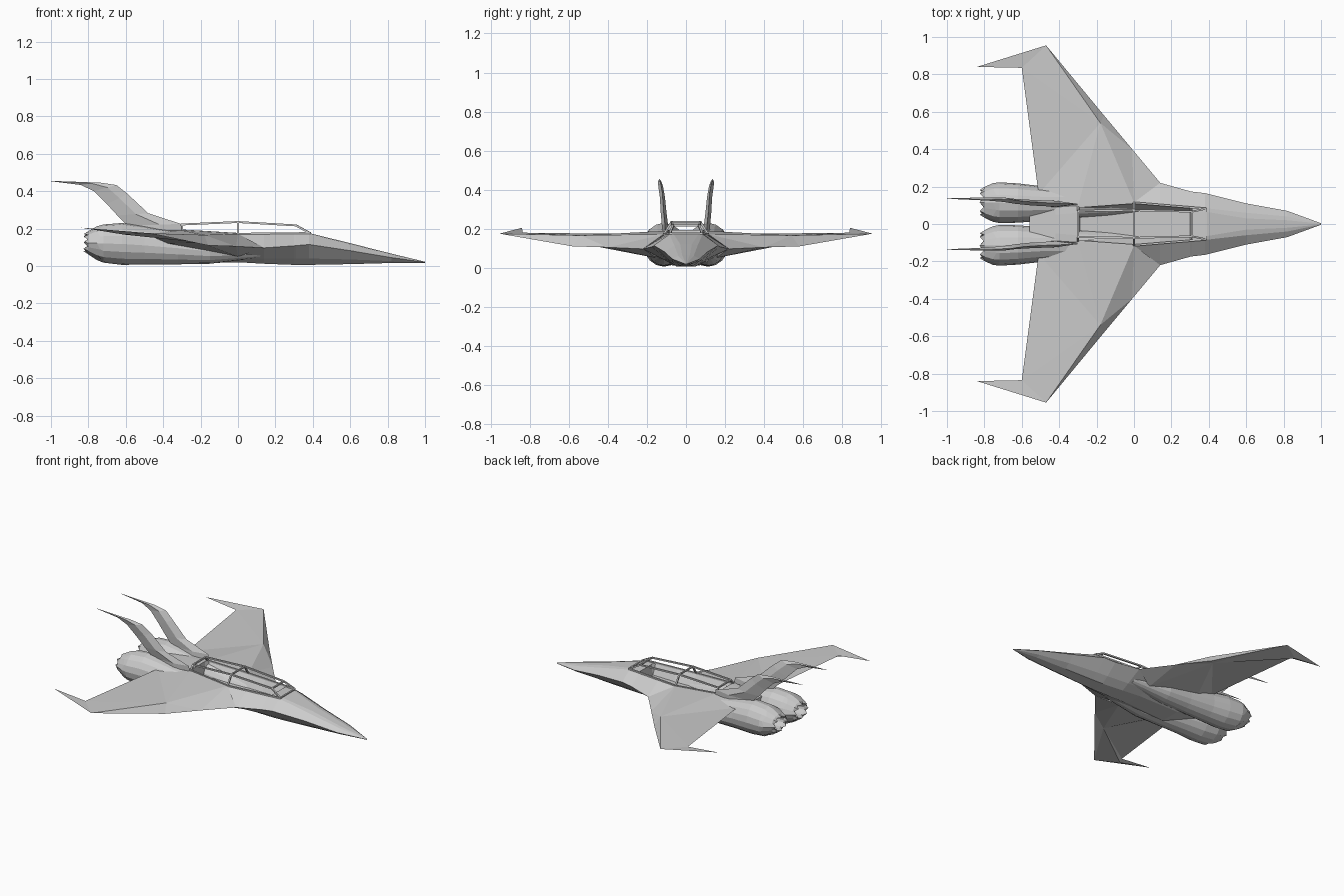
import bpy, bmesh
from math import cos, sin, pi
from mathutils import Vector


def make(name, verts, faces, mirror=False):
    bm = bmesh.new()
    vs = [bm.verts.new(v) for v in verts]
    for f in faces:
        bm.faces.new([vs[i] for i in f])
    bmesh.ops.remove_doubles(bm, verts=bm.verts, dist=1e-5)
    bmesh.ops.recalc_face_normals(bm, faces=bm.faces)
    me = bpy.data.meshes.new(name)
    bm.to_mesh(me)
    bm.free()
    ob = bpy.data.objects.new(name, me)
    bpy.context.collection.objects.link(ob)
    if mirror:
        m = ob.modifiers.new("mirror", 'MIRROR')
        m.use_axis = (False, True, False)
        m.use_mirror_merge = False
    return ob


def loft(name, rings, mirror=False):
    n = len(rings[0])
    verts = [p for r in rings for p in r]
    faces = [(a * n + i, a * n + (i + 1) % n, (a + 1) * n + (i + 1) % n, (a + 1) * n + i)
             for a in range(len(rings) - 1) for i in range(n)]
    faces.append(tuple(range(n)))
    faces.append(tuple((len(rings) - 1) * n + i for i in range(n)))
    return make(name, verts, faces, mirror)


# Fuselage: x, then (y, z) of belly, lower side, chine, deck edge, cockpit floor edge
sections = [
    (1.00, (.002, .017), (.003, .018), (.004, .020), (.003, .022), (.002, .023)),
    (0.82, (.020, .016), (.045, .026), (.070, .045), (.040, .062), (.020, .066)),
    (0.60, (.035, .010), (.072, .035), (.110, .082), (.060, .116), (.030, .122)),
    (0.38, (.045, .006), (.090, .040), (.165, .115), (.085, .172), (.066, .176)),
    (0.31, (.048, .006), (.095, .040), (.173, .109), (.092, .172), (.066, .172)),
    (0.30, (.048, .006), (.096, .040), (.175, .108), (.092, .172), (.062, .100)),
    (0.14, (.055, .012), (.110, .040), (.220, .097), (.105, .171), (.066, .095)),
    (0.00, (.060, .020), (.120, .040), (.200, .095), (.118, .170), (.070, .095)),
    (-.29, (.070, .012), (.130, .040), (.170, .120), (.098, .188), (.060, .110)),
    (-.30, (.070, .012), (.130, .040), (.170, .120), (.098, .190), (.060, .195)),
    (-.42, (.060, .050), (.110, .070), (.150, .130), (.090, .192), (.050, .192)),
    (-.56, (.030, .100), (.060, .110), (.100, .140), (.070, .190), (.030, .190)),
]
loft("fuselage", [[(s[0], y, z) for y, z in s[1:]] + [(s[0], -y, z) for y, z in reversed(s[1:])]
                  for s in sections])

# Wings with swept-back tips
wing = [(.14, .22, .097), (-.01, .40, .105), (-.16, .58, .110), (-.47, .955, .175),  # leading edge 0-3
        (-.84, .84, .205), (-.60, .835, .180), (-.51, .16, .172),                    # tip, notch, root rear 4-6
        (-.18, .54, .166), (.0, .115, .172), (-.30, .095, .190),                     # upper surface 7-9
        (.0, .15, .050), (-.40, .14, .120), (-.20, .54, .125), (-.61, .865, .168)]   # lower surface 10-13
make("wing", wing, [
    (8, 0, 1), (8, 1, 7), (1, 2, 7), (2, 3, 7), (7, 3, 5), (3, 4, 5), (8, 7, 9), (9, 7, 6), (7, 5, 6),
    (0, 10, 1), (1, 10, 12), (2, 1, 12), (3, 2, 12), (3, 12, 13), (13, 12, 5), (3, 13, 4), (13, 5, 4),
    (5, 12, 6), (6, 12, 11), (11, 12, 10), (0, 8, 10), (8, 9, 11, 10), (9, 6, 11)], mirror=True)

# Engines: x, centre y, centre z, half width, half height, petal notch depth
N = 16
stations = [(.12, .110, .072, .040, .028, 0), (-.15, .115, .078, .075, .066, 0),
            (-.32, .112, .095, .082, .086, 0), (-.50, .110, .110, .093, .102, 0),
            (-.62, .112, .118, .105, .112, 0), (-.72, .114, .120, .109, .102, 0),
            (-.755, .115, .122, .103, .090, .02), (-.80, .116, .124, .082, .062, 0),
            (-.825, .116, .125, .066, .046, .022), (-.80, .116, .125, .056, .038, 0),
            (-.74, .116, .125, .045, .030, 0)]


def engine_ring(x, cy, cz, ry, rz, notch):
    return [(x + notch * (i % 2), cy + ry * cos(2 * pi * i / N), cz + rz * sin(2 * pi * i / N))
            for i in range(N)]


loft("engine", [engine_ring(*s) for s in stations], mirror=True)

# Tail fins: lead x, z, trail x, z, centre y, half thickness
fin = [(-.30, .190, -.60, .185, .106, .017), (-.305, .225, -.59, .215, .108, .016),
       (-.48, .282, -.645, .270, .114, .015), (-.59, .385, -.70, .330, .121, .013),
       (-.65, .433, -.77, .400, .130, .012), (-.74, .446, -.84, .433, .134, .009),
       (-1.0, .455, -1.0, .453, .136, .001)]
rings = []
for lx, lz, tx, tz, y, t in fin:
    mx, mz = (lx * .6 + tx * .4), (lz * .6 + tz * .4)
    rings.append([(lx, y, lz), (mx, y + t, mz), (tx, y, tz), (mx, y - t, mz)])
loft("tail_fin", rings, mirror=True)


# Canopy frame built from thin square bars
def bar(name, a, b, w=.005, mirror=True):
    a, b = Vector(a), Vector(b)
    d = (b - a).normalized()
    up = Vector((0, 0, 1)) if abs(d.z) < .9 else Vector((1, 0, 0))
    s = d.cross(up).normalized() * w
    u = s.cross(d).normalized() * w
    corners = (s + u, u - s, -s - u, s - u)
    loft(name, [[tuple(p + c) for c in corners] for p in (a, b)], mirror)


low = [(.385, .082, .176), (0, .114, .172), (-.30, .092, .190)]
top = [(.31, .066, .217), (0, .074, .235), (-.30, .070, .222)]
for i in range(3):
    bar("canopy_strut", low[i], top[i])
    x, y, z = top[i]
    bar("canopy_cross_bar", (x, -y, z), (x, y, z), mirror=False)
    if i < 2:
        bar("canopy_top_rail", top[i], top[i + 1])
        bar("canopy_sill", low[i], low[i + 1])
bar("canopy_front_sill", (.385, -.082, .176), (.385, .082, .176), mirror=False)
